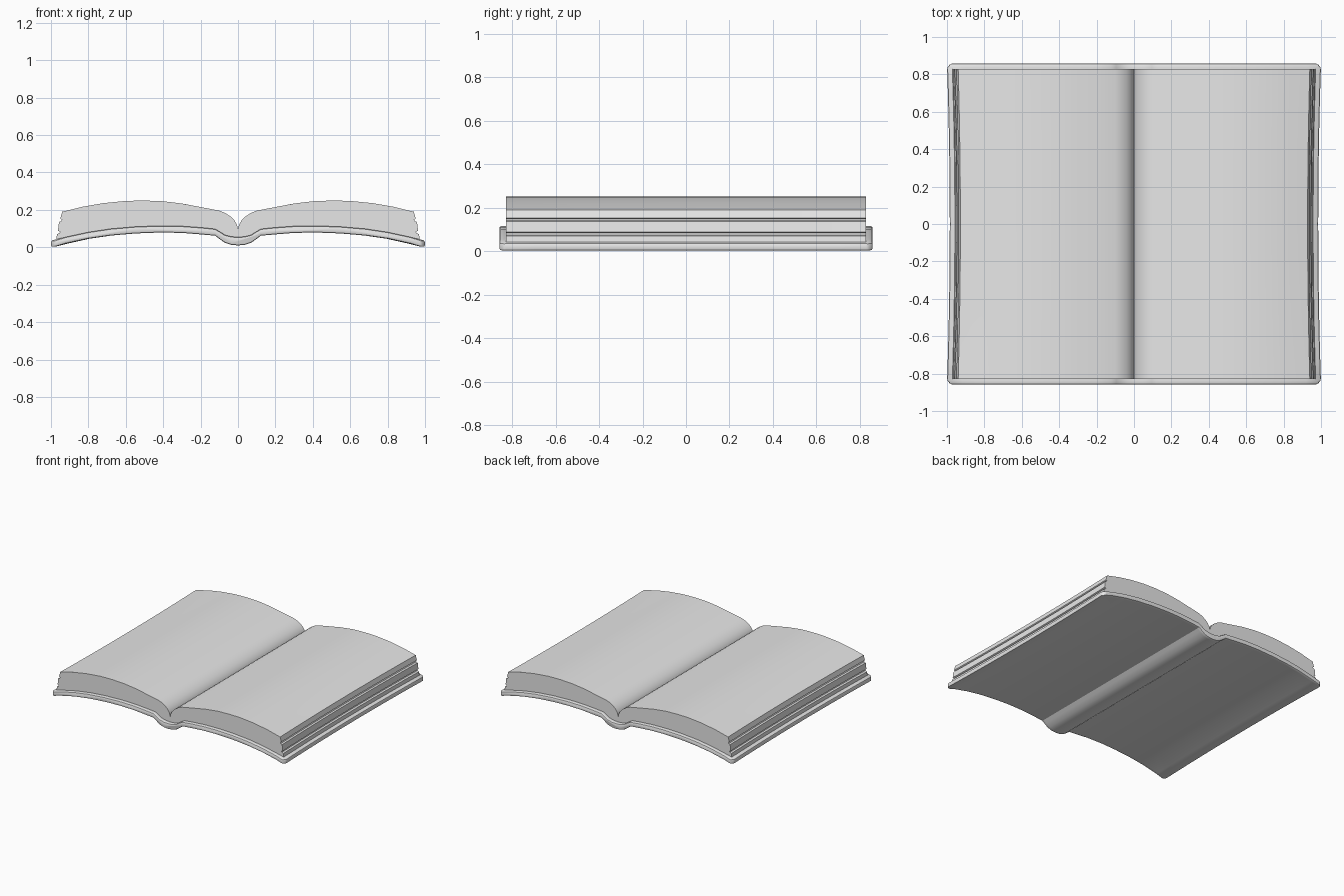
import bpy, bmesh, math

cube = bpy.data.objects.get("Cube")
if cube:
    bpy.data.objects.remove(cube, do_unlink=True)

# One plain grey for the whole book
grey = bpy.data.materials.new("plain grey")
grey.use_nodes = True
GREY = (0.8, 0.8, 0.8, 1)
grey.diffuse_color = GREY
grey.node_tree.nodes["Principled BSDF"].inputs["Base Color"].default_value = GREY

# Half profiles (x, z), running from the spine outwards
COVER_BOTTOM = [(0, .010), (.035, .013), (.07, .024), (.1, .045), (.122, .062),
                (.2, .069), (.3, .077), (.42, .079), (.55, .074), (.68, .063),
                (.8, .046), (.92, .020), (1, .001)]
COVER_TOP = [(0, .055), (.035, .057), (.07, .066), (.095, .082), (.122, .098),
             (.2, .106), (.3, .113), (.42, .115), (.55, .110), (.68, .099),
             (.8, .081), (.92, .055), (1, .036)]
PAGE_TOP = [(0, .095), (.006, .122), (.02, .145), (.04, .165), (.07, .184),
            (.1, .196), (.2, .215), (.3, .234), (.4, .246), (.5, .25), (.6, .248),
            (.72, .236), (.83, .217), (.94, .19)]
# Stepped fore-edge with two grooves between the page bundles
FORE_EDGE = [(.95, .153), (.942, .148), (.945, .14), (.957, .135), (.963, .088),
             (.952, .083), (.955, .075), (.968, .07), (.972, .036)]


def loft(name, ring, half_y, corner, mirror=1):
    """Extrude a closed profile along y with a slightly hollow outer edge."""
    inner = half_y - .022
    ys = [inner * i / 6 for i in range(-6, 7)]
    ys = [-half_y] + ys + [half_y]
    bm = bmesh.new()
    rows = []
    for y in ys:
        hollow = .015 * (1 - (y / half_y) ** 2)
        trim = corner if abs(y) == half_y else 0
        row = []
        for x, z in ring:
            outer = x - math.copysign(hollow * x ** 4, x)
            if abs(x) > .99:
                outer -= math.copysign(trim, x)
            row.append(bm.verts.new((outer * mirror, y, z)))
        rows.append(row)
    n = len(ring)
    for a, b in zip(rows, rows[1:]):
        for i in range(n):
            j = (i + 1) % n
            bm.faces.new((a[i], a[j], b[j], b[i]))
    bm.faces.new(rows[0])
    bm.faces.new(rows[-1])
    bmesh.ops.recalc_face_normals(bm, faces=bm.faces)
    mesh = bpy.data.meshes.new(name)
    bm.to_mesh(mesh)
    bm.free()
    mesh.materials.append(grey)
    obj = bpy.data.objects.new(name, mesh)
    bpy.context.collection.objects.link(obj)
    return obj


def finish(obj, bevel=0):
    """Round the rims if asked, then shade smooth with sharp edges kept."""
    bpy.ops.object.select_all(action='DESELECT')
    obj.select_set(True)
    bpy.context.view_layer.objects.active = obj
    if bevel:
        mod = obj.modifiers.new("rounded rim", 'BEVEL')
        mod.width = bevel
        mod.segments = 2
        mod.limit_method = 'ANGLE'
        mod.angle_limit = math.radians(40)
        bpy.ops.object.modifier_apply(modifier=mod.name)
    bpy.ops.object.shade_smooth_by_angle(angle=math.radians(28))


def both_sides(half):
    """Full-width profile running from -x to +x."""
    return [(-x, z) for x, z in reversed(half[1:])] + half


# Cover boards and rounded spine
cover_ring = both_sides(COVER_BOTTOM) + both_sides(COVER_TOP)[::-1]
finish(loft("cover", cover_ring, .858, .02), bevel=.009)

# Page blocks, resting on the cover and meeting in the gutter
page_bottom = [(x, z - .004) for x, z in COVER_TOP if x < .95]
page_ring = PAGE_TOP + FORE_EDGE + page_bottom[::-1]
for side, sign in (("left", 1), ("right", -1)):
    finish(loft(side + "_pages", page_ring, .828, 0, sign))
